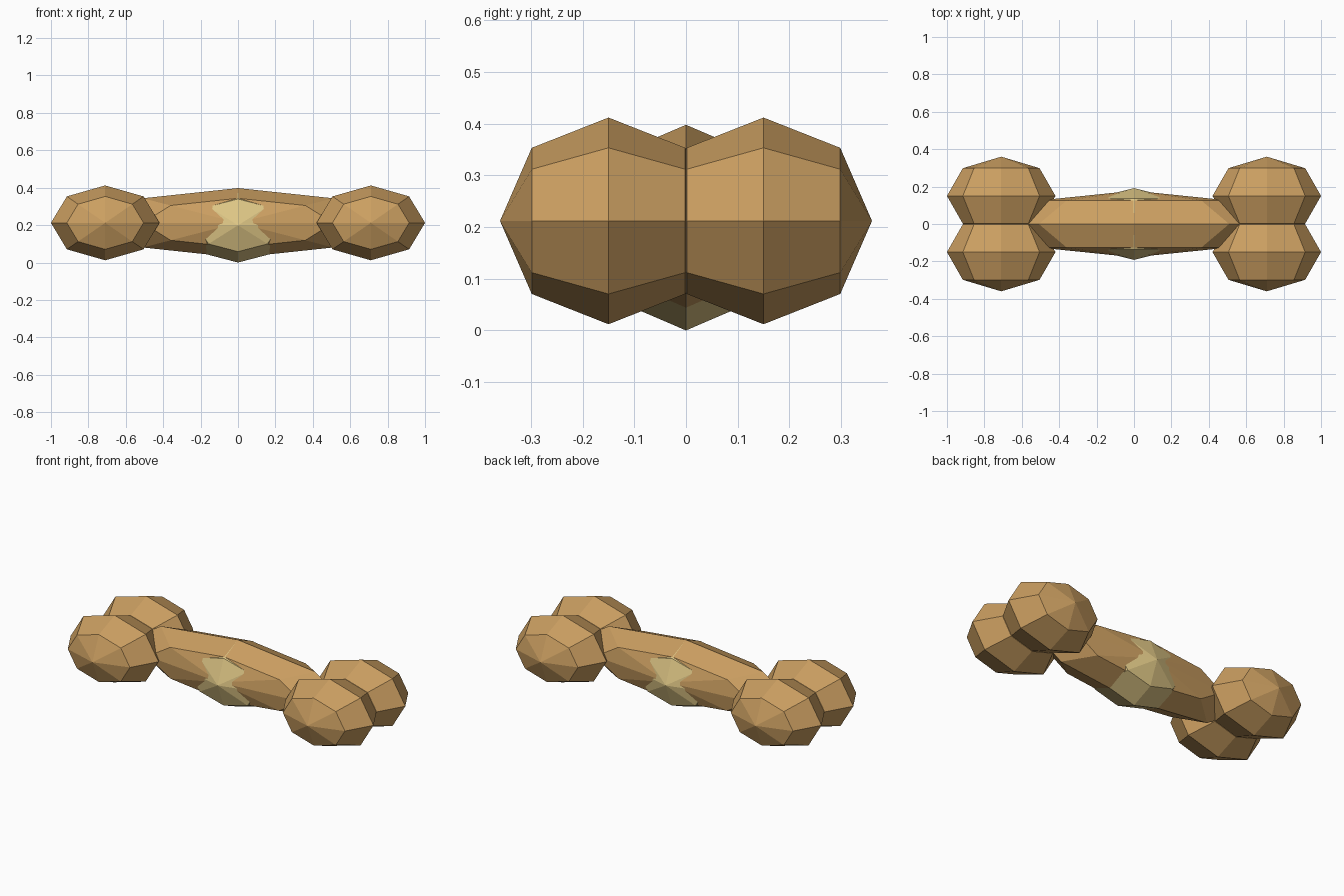
import bpy
import math
from mathutils import Matrix

cube = bpy.data.objects.get("Cube")
if cube:
    bpy.data.objects.remove(cube, do_unlink=True)


def make_material(name, rgb):
    mat = bpy.data.materials.new(name)
    mat.use_nodes = True
    colour = (*rgb, 1.0)
    mat.diffuse_color = colour
    mat.node_tree.nodes["Principled BSDF"].inputs["Base Color"].default_value = colour
    return mat


def ellipsoid(name, centre, radii, mat):
    """Flat-shaded low-poly ellipsoid with its poles along y."""
    bpy.ops.mesh.primitive_uv_sphere_add(segments=8, ring_count=4, radius=1)
    obj = bpy.context.object
    obj.name = name
    obj.data.transform(Matrix.Diagonal((*radii, 1)) @ Matrix.Rotation(math.pi / 2, 4, 'X'))
    obj.location = centre
    obj.data.materials.append(mat)
    return obj


tan = make_material("tan", (0.60, 0.347, 0.12))
straw = make_material("pale straw", (0.73, 0.565, 0.235))

# Paired knobs at both ends
for side, x in (("left", 0.71), ("right", -0.71)):
    for end, y in (("front", -0.15), ("back", 0.15)):
        ellipsoid(f"{side}_{end}_knob", (x, y, 0.212), (0.29, 0.21, 0.2), tan)

# Long shaft between the knobs
ellipsoid("shaft", (0, 0, 0.212), (0.72, 0.178, 0.186), tan)

# Pale bulge in the middle of the shaft
ellipsoid("middle_bulge", (0, 0, 0.199), (0.315, 0.192, 0.199), straw)
